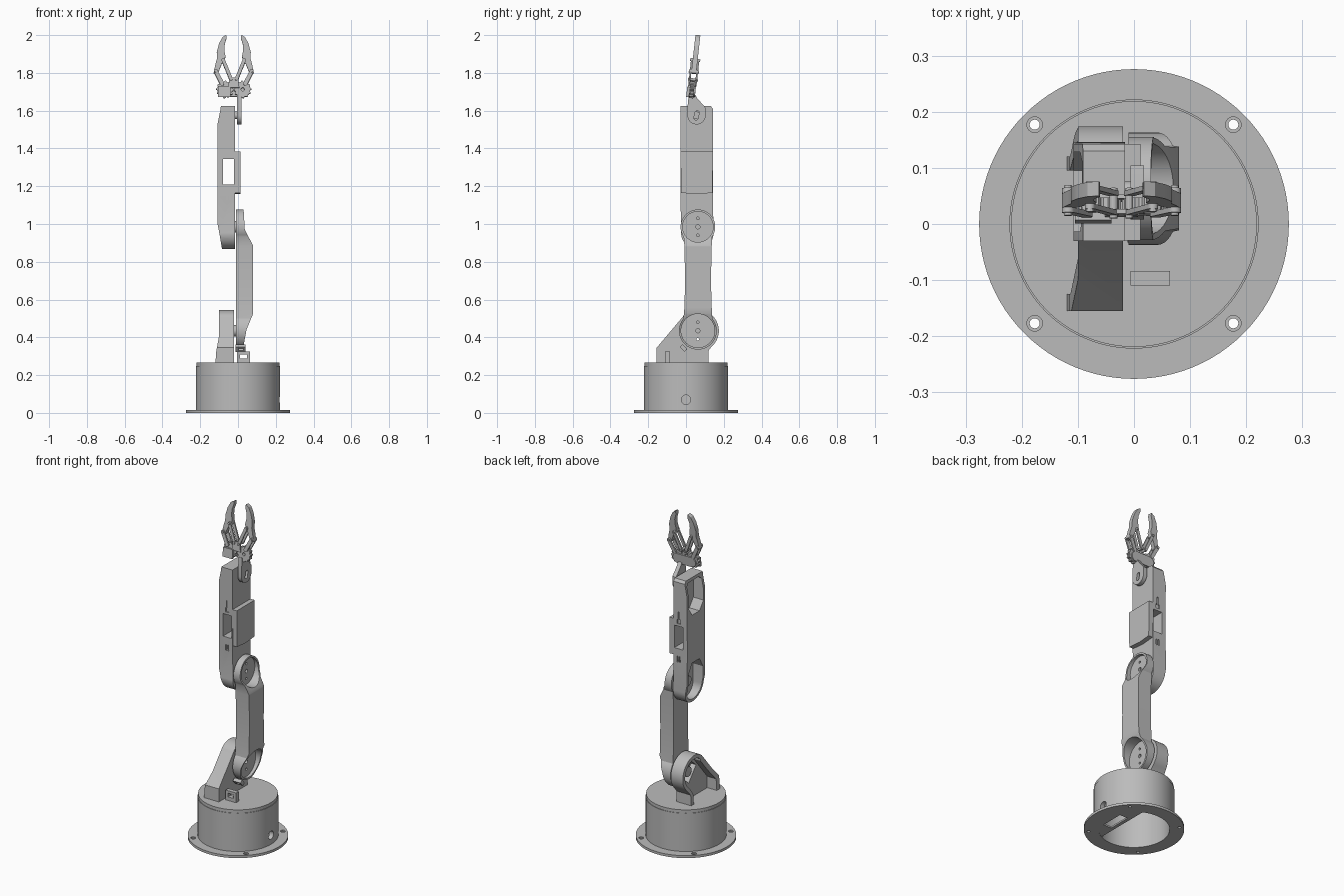
import bpy, bmesh, math
from mathutils import Matrix, Vector

if "Cube" in bpy.data.objects:
    bpy.data.objects.remove(bpy.data.objects["Cube"], do_unlink=True)

grey = bpy.data.materials.new("machine grey")
grey.use_nodes = True
grey.diffuse_color = (0.5, 0.5, 0.5, 1)
grey.node_tree.nodes["Principled BSDF"].inputs["Base Color"].default_value = (0.5, 0.5, 0.5, 1)


# ---- outline helpers ----
def arc(c, r, a0=0, a1=360, n=24):
    closed = abs(a1 - a0) == 360
    steps = n if closed else n + 1
    angles = [math.radians(a0 + (a1 - a0) * i / n) for i in range(steps)]
    return [(c[0] + r * math.cos(a), c[1] + r * math.sin(a)) for a in angles]


def rect(x0, x1, z0, z1):
    return [(x0, z0), (x1, z0), (x1, z1), (x0, z1)]


def capsule(a, b, ra, rb=None):
    d = math.degrees(math.atan2(b[1] - a[1], b[0] - a[0]))
    return arc(b, rb or ra, d - 90, d + 90, 10) + arc(a, ra, d + 90, d + 270, 10)


# ---- solid helpers ----
def prism(name, pts, axis, lo, hi, tilt=None):
    """Extrude a 2D outline along an axis; x takes (y,z), y takes (x,z), z takes (x,y)."""
    place = {"x": lambda p, t: (t, p[0], p[1]),
             "y": lambda p, t: (p[0], t, p[1]),
             "z": lambda p, t: (p[0], p[1], t)}[axis]
    bm = bmesh.new()
    rings = [[bm.verts.new(place(p, t)) for p in pts] for t in (lo, hi)]
    bm.faces.new(rings[0])
    bm.faces.new(rings[1])
    for i in range(len(pts)):
        j = (i + 1) % len(pts)
        bm.faces.new((rings[0][i], rings[0][j], rings[1][j], rings[1][i]))
    bmesh.ops.recalc_face_normals(bm, faces=bm.faces)
    mesh = bpy.data.meshes.new(name)
    bm.to_mesh(mesh)
    bm.free()
    if tilt:
        mesh.transform(tilt)
    mesh.materials.append(grey)
    obj = bpy.data.objects.new(name, mesh)
    bpy.context.scene.collection.objects.link(obj)
    return finish(obj)


def finish(obj):
    obj.data.shade_smooth()
    obj.data.set_sharp_from_angle(angle=math.radians(28))
    return obj


def combine(obj, others, operation="DIFFERENCE"):
    for other in others:
        mod = obj.modifiers.new("shape", "BOOLEAN")
        mod.operation, mod.solver, mod.object = operation, "EXACT", other
        other.hide_render = True
        graph = bpy.context.evaluated_depsgraph_get()
        graph.update()
        mesh = bpy.data.meshes.new_from_object(obj.evaluated_get(graph))
        obj.modifiers.clear()
        obj.data = mesh
        bpy.data.objects.remove(other, do_unlink=True)
    return finish(obj)


def cutter(pts, axis, lo, hi, tilt=None):
    return prism("cutter", pts, axis, lo, hi, tilt)


def about_x(angle, y, z):
    at = Matrix.Translation(Vector((0, y, z)))
    return at @ Matrix.Rotation(angle, 4, "X") @ at.inverted()


# ---- base: flange, hollow housing, turntable ----
O = (0, 0)
flange = prism("base_flange", arc(O, 0.276, n=96), "z", 0, 0.015)
holes = [cutter(arc(O, 0.196, n=64), "z", -0.1, 0.1)]
for sx in (-1, 1):
    for sy in (-1, 1):
        c = (sx * 0.177, sy * 0.177)
        holes += [cutter(arc(c, 0.009), "z", -0.1, 0.1), cutter(arc(c, 0.014), "z", 0.008, 0.1)]
combine(flange, holes)
housing = prism("base_housing", arc(O, 0.222, n=96), "z", 0.015, 0.247)
combine(housing, [cutter(arc(O, 0.196, n=64), "z", -0.1, 0.235),
                  cutter(arc((0, 0.07), 0.025), "x", 0.1, 0.3)])
prism("turntable", arc(O, 0.219, n=96), "z", 0.247, 0.266)
mount = prism("base_inner_mount", arc(O, 0.198, -65, 65), "z", 0.002, 0.012)
combine(mount, [cutter(rect(0.105, 0.16, -0.07, 0.07), "z", -0.1, 0.1)])

# ---- joint centres, as (y, z) ----
shoulder, elbow, wrist = (0.063, 0.435), (0.063, 0.985), (0.056, 1.575)

# ---- shoulder bracket: shell open towards -x ----
bracket = prism("shoulder_bracket",
                [(-0.155, 0.262), (-0.155, 0.345), (-0.012, 0.515)]
                + arc(shoulder, 0.111, 130, -50) + [(0.12, 0.33), (0.12, 0.262)], "x", -0.2, -0.02)
side = [(-0.12, 0.25), (-0.116, 0.32), (-0.1, 0.41), (-0.1, 0.6), (-0.01, 0.6), (-0.01, 0.25)]
combine(bracket, [cutter(side, "y", -0.5, 0.5)], "INTERSECT")
combine(bracket, [
    cutter([(-0.125, 0.2), (-0.125, 0.335), (0.005, 0.49)] + arc(shoulder, 0.088, 130, -50)
           + [(0.095, 0.33), (0.095, 0.2)], "x", -0.3, -0.055),
    cutter(rect(0.01, 0.075, 0.37, 0.48), "x", -0.3, 0, about_x(0.7, 0.043, 0.425))])

# ---- upper arm: waisted link with scooped, recessed joint discs ----
lower_r, upper_r = 0.1, 0.092
upper_arm = prism("upper_arm",
                  arc(elbow, upper_r, -35, 215, 32)
                  + [(-0.008, 0.88), (-0.005, 0.7), (-0.008, 0.56)]
                  + arc(shoulder, lower_r, 140, 400, 32)
                  + [(0.136, 0.56), (0.132, 0.7), (0.136, 0.88)], "x", -0.01, 0.2)
front = [(-0.02, 0.3), (0.03, 0.3), (0.03, 0.36), (0.045, 0.44), (0.08, 0.525),
         (0.08, 0.885), (0.036, 0.97), (0.03, 1.07), (0.03, 1.1), (-0.02, 1.1)]
combine(upper_arm, [cutter(front, "y", -0.5, 0.5)], "INTERSECT")
pockets = []
for (y, z), r in ((shoulder, lower_r), (elbow, upper_r)):
    pockets.append(cutter(arc((y, z), r - 0.011, n=40), "x", 0.012, 0.3))
    pockets.append(cutter(arc((y, z), 0.011), "x", -0.1, 0.1))
    for s in (-1, 1):
        pockets.append(cutter(arc((y, z + s * 0.045), 0.007, n=12), "x", -0.1, 0.1))
combine(upper_arm, pockets)
for name, (y, z) in (("shoulder_axle", shoulder), ("elbow_axle", elbow)):
    prism(name, arc((y, z), 0.03), "x", -0.06, -0.008)

# ---- forearm: long shell, two pockets towards -x, through window ----
forearm = prism("forearm",
                [(0.13, 1.625), (-0.03, 1.625), (-0.03, 1.15), (-0.025, 0.96)]
                + arc((0.06, 0.953), 0.086, 180, 360)
                + [(0.142, 1.15), (0.143, 1.61)], "x", -0.2, -0.016)
outline = [(-0.085, 0.8), (-0.085, 0.87), (-0.095, 0.93), (-0.108, 1.0), (-0.108, 1.53),
           (-0.092, 1.61), (-0.085, 1.7), (0, 1.7), (0, 0.8)]
combine(forearm, [cutter(outline, "y", -0.5, 0.5)], "INTERSECT")
combine(forearm, [
    cutter(arc((0.06, 0.955), 0.07, 180, 360) + [(0.13, 1.06), (0.095, 1.12), (0.025, 1.12), (-0.01, 1.06)],
           "x", -0.3, -0.04),
    cutter([(0.025, 1.41), (0.095, 1.41), (0.128, 1.46), (0.128, 1.59), (0.11, 1.607),
            (0.01, 1.607), (-0.013, 1.59), (-0.013, 1.46)], "x", -0.3, -0.04),
    cutter(rect(-0.08, -0.021, 1.208, 1.345), "y", -0.3, 0.3)])
for y in (-0.03, 0.142):
    combine(forearm, [cutter(rect(-0.062, -0.04, 1.36, 1.385), "y", y - 0.006, y + 0.006),
                      cutter(capsule((-0.051, 1.39), (-0.051, 1.425), 0.006), "y", y - 0.006, y + 0.006)])
    for x in (-0.058, -0.044):
        combine(forearm, [cutter(capsule((x, 1.13), (x, 1.16), 0.004), "y", y - 0.006, y + 0.006)])
prism("forearm_cover", [(-0.026, 1.165), (0.06, 1.158), (0.14, 1.165), (0.143, 1.385), (-0.029, 1.385)],
      "x", -0.017, 0.012)

# ---- wrist link ----
wrist_link = prism("wrist_link", arc(wrist, 0.048, 180, 360)
                   + [(0.104, 1.615), (0.06, 1.665), (0.045, 1.69), (0.015, 1.69), (0.008, 1.62)],
                   "x", -0.006, 0.018)
combine(wrist_link, [cutter(capsule((0.053, 1.562), (0.059, 1.588), 0.011), "x", -0.1, 0.1)])
prism("wrist_axle", arc(wrist, 0.02), "x", -0.03, -0.005)

# ---- gripper: leaned slightly back, mirrored about its own centre line ----
MID = -0.0225
lean = about_x(-0.11, 0, 1.7)
lean = Matrix.Translation(Vector((0, 0.03, 0))) @ lean


def grip(name, pts, lo, hi):
    return prism(name, pts, "y", lo, hi, lean)


grip("gripper_base", capsule((MID - 0.047, 1.705), (MID + 0.047, 1.705), 0.03), 0.012, 0.02)
grip("gripper_front_plate", [(MID - 0.03, 1.72), (MID + 0.03, 1.72), (MID + 0.022, 1.775),
                             (MID - 0.022, 1.775)], -0.02, -0.012)
grip("gripper_motor_block", rect(-0.105, -0.04, 1.67, 1.725), -0.026, -0.012)

finger = [(0.106, 1.80), (0.096, 1.85), (0.089, 1.875), (0.09, 1.91), (0.078, 1.955), (0.06, 1.99),
          (0.04, 2.002), (0.038, 1.985), (0.049, 1.95), (0.05, 1.92), (0.044, 1.89), (0.048, 1.86),
          (0.062, 1.852), (0.085, 1.795)]
for side_name, s in (("right", -1), ("left", 1)):
    def at(x, z):
        return (MID + s * x, z)
    gear_c, gear_arm = at(0.047, 1.712), at(0.095, 1.808)
    link_a, link_b = at(0.014, 1.765), at(0.056, 1.868)
    teeth = [at(0.047 + r * math.cos(a), 1.712 + r * math.sin(a))
             for i in range(48)
             for a, r in [(math.tau * i / 48, 0.046 if i % 4 < 2 else 0.04)]]
    gear = grip(side_name + "_gear", teeth, -0.012, 0.012)
    combine(gear, [cutter(arc(gear_c, 0.009), "y", -0.3, 0.3, lean)])
    for layer, lo in (("front", -0.022), ("back", 0.013)):
        grip(f"{side_name}_{layer}_gear_arm", capsule(at(0.062, 1.742), gear_arm, 0.011), lo, lo + 0.009)
        grip(f"{side_name}_{layer}_link", capsule(link_a, link_b, 0.009), lo, lo + 0.009)
    for i, c in enumerate((gear_arm, link_a, link_b)):
        grip(f"{side_name}_pin_{i + 1}", arc(c, 0.007, n=12), -0.027, 0.027)
    grip(side_name + "_finger", [at(*p) for p in finger], -0.013, 0.013)

# ---- cable clips on and above the turntable ----
clip = prism("turntable_clip", rect(-0.006, 0.064, 0.265, 0.325), "y", -0.11, -0.084)
combine(clip, [cutter(rect(0.01, 0.048, 0.288, 0.31), "y", -0.3, 0.3)])
turn = about_x(0.75, -0.013, 0.343)
arm_clip = prism("arm_clip", rect(-0.012, 0.04, 0.325, 0.361), "y", -0.023, -0.003, turn)
combine(arm_clip, [cutter(rect(0.002, 0.028, 0.335, 0.351), "y", -0.1, 0.1, turn)])
